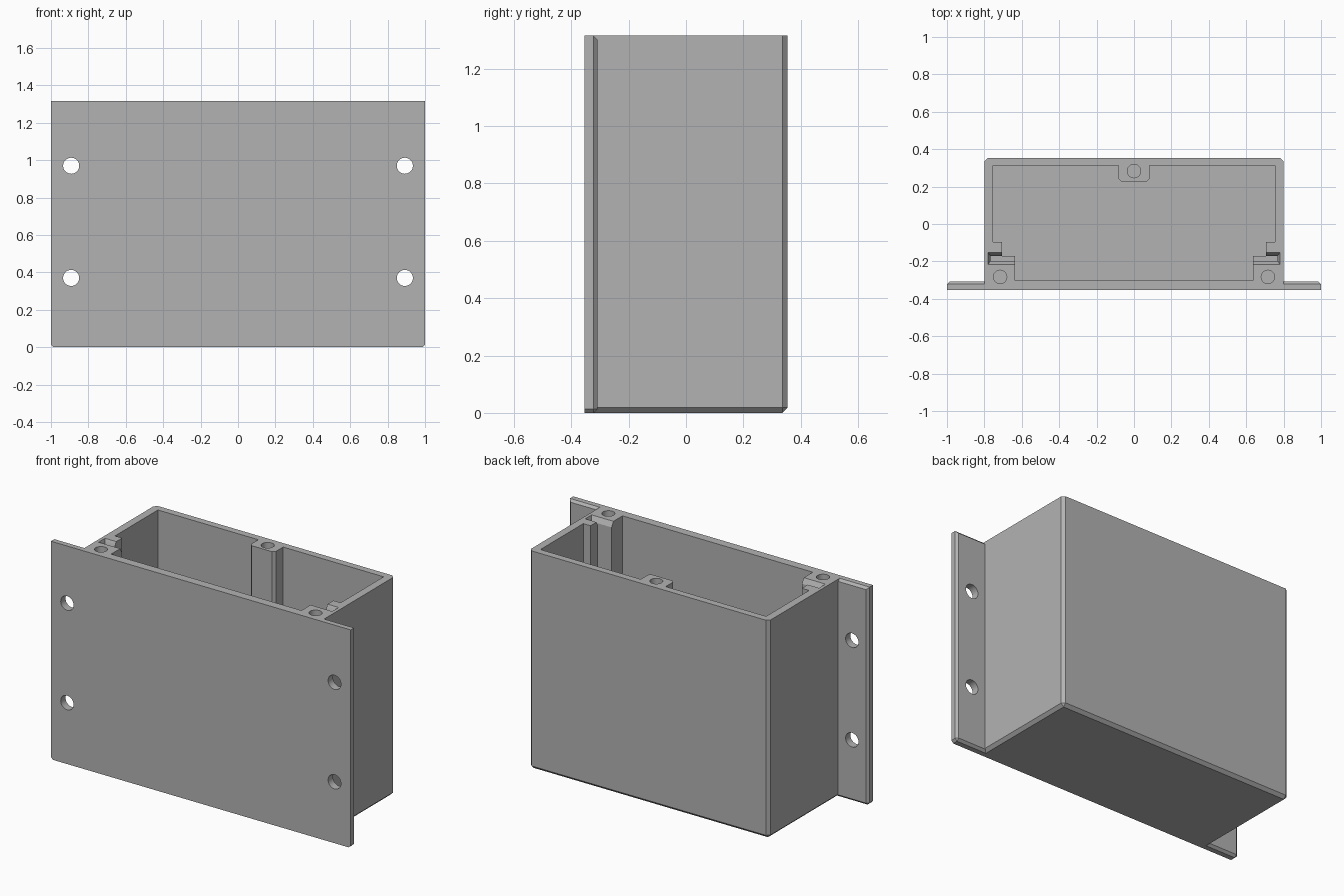
import bpy, bmesh, math
from mathutils import Vector

if "Cube" in bpy.data.objects:
    bpy.data.objects.remove(bpy.data.objects["Cube"])

H = 1.315          # height
D = 0.354          # half depth
C = 0.018          # edge chamfer

grey = bpy.data.materials.new("grey plastic")
grey.diffuse_color = (0.45, 0.45, 0.45, 1)
grey.use_nodes = True
grey.node_tree.nodes["Principled BSDF"].inputs["Base Color"].default_value = grey.diffuse_color


def make(name, bm):
    bmesh.ops.recalc_face_normals(bm, faces=bm.faces)
    me = bpy.data.meshes.new(name)
    bm.to_mesh(me)
    bm.free()
    me.materials.append(grey)
    ob = bpy.data.objects.new(name, me)
    bpy.context.collection.objects.link(ob)
    return ob


def loft(name, low, high):
    """Closed solid between two matching loops of 3D points."""
    bm = bmesh.new()
    a = [bm.verts.new(p) for p in low]
    b = [bm.verts.new(p) for p in high]
    n = len(a)
    bm.faces.new(a[::-1])
    bm.faces.new(b)
    for i in range(n):
        bm.faces.new((a[i], a[(i + 1) % n], b[(i + 1) % n], b[i]))
    return make(name, bm)


def prism(name, pts, z0, z1):
    return loft(name, [(x, y, z0) for x, y in pts], [(x, y, z1) for x, y in pts])


def rect(x0, x1, y0, y1):
    return [(x0, y0), (x1, y0), (x1, y1), (x0, y1)]


def chamfered_box(name, x, y0, y1, width, rule):
    """Box whose edges with a midpoint matching the rule are chamfered."""
    bm = bmesh.new()
    bmesh.ops.create_cube(bm, size=1)
    for v in bm.verts:
        v.co = Vector((v.co.x * 2 * x, y1 if v.co.y > 0 else y0, H if v.co.z > 0 else 0))
    edges = [e for e in bm.edges if rule((e.verts[0].co + e.verts[1].co) / 2)]
    bmesh.ops.bevel(bm, geom=edges, offset=width, segments=1, affect='EDGES')
    return make(name, bm)


def cylinder(name, center, r, length, along_y=False):
    bm = bmesh.new()
    bmesh.ops.create_cone(bm, cap_ends=True, segments=32, radius1=r, radius2=r, depth=length)
    if along_y:
        for v in bm.verts:
            v.co = Vector((v.co.x, -v.co.z, v.co.y))
    bmesh.ops.translate(bm, verts=bm.verts, vec=center)
    return make(name, bm)


def combine(target, tool, op):
    m = target.modifiers.new("cut", 'BOOLEAN')
    m.operation, m.object, m.solver = op, tool, 'EXACT'
    dg = bpy.context.evaluated_depsgraph_get()
    me = bpy.data.meshes.new_from_object(target.evaluated_get(dg))
    target.modifiers.clear()
    target.data = me
    bpy.data.objects.remove(tool)


# Box body: back uprights and the bottom side and back edges are chamfered
body = chamfered_box("enclosure", 0.8, -D, D, C,
                     lambda m: (m.y > 0.3 and m.z < H - 0.01) or (m.z < 0.01 and abs(m.x) > 0.5))

# Mounting plate: back rim chamfered, bottom corners clipped
plate = chamfered_box("mounting_plate", 1.0, -D, -0.308, 0.014,
                      lambda m: m.y > -0.31 or (m.z < 0.01 and abs(m.x) > 0.5))
combine(body, plate, 'UNION')

# Cavity outline leaves the corner posts, card ledges and back post standing
half = [(0.635, -0.302), (0.635, -0.171), (0.705, -0.171), (0.705, -0.097), (0.753, -0.097),
        (0.753, 0.312), (0.083, 0.312), (0.083, 0.242), (0.068, 0.228)]
outline = half + [(-x, y) for x, y in reversed(half)]
combine(body, prism("cavity", outline, 0.05, H + 0.1), 'DIFFERENCE')

for s in (-1, 1):
    # Card slot with a flared entry
    slot = rect(s * 0.768, s * 0.6, -0.198, -0.1705)
    flare = rect(s * 0.78, s * 0.6, -0.216, -0.153)
    combine(body, prism("card_slot", slot, 0.1, H + 0.1), 'DIFFERENCE')
    combine(body, loft("slot_entry", [(x, y, H - 0.03) for x, y in slot],
                       [(x, y, H + 0.001) for x, y in flare]), 'DIFFERENCE')
    # Screw hole in each corner post
    combine(body, cylinder("screw_hole", (s * 0.716, -0.283, H), 0.036, 0.8), 'DIFFERENCE')
    # Mounting holes
    for z in (0.37, 0.97):
        combine(body, cylinder("mount_hole", (s * 0.892, -0.33, z), 0.043, 0.3, True), 'DIFFERENCE')

# Screw hole in the back post
combine(body, cylinder("screw_hole", (0, 0.283, H), 0.036, 0.8), 'DIFFERENCE')

# Smooth the hole walls only
bpy.context.view_layer.objects.active = body
body.select_set(True)
bpy.ops.object.shade_smooth_by_angle(angle=math.radians(30))
